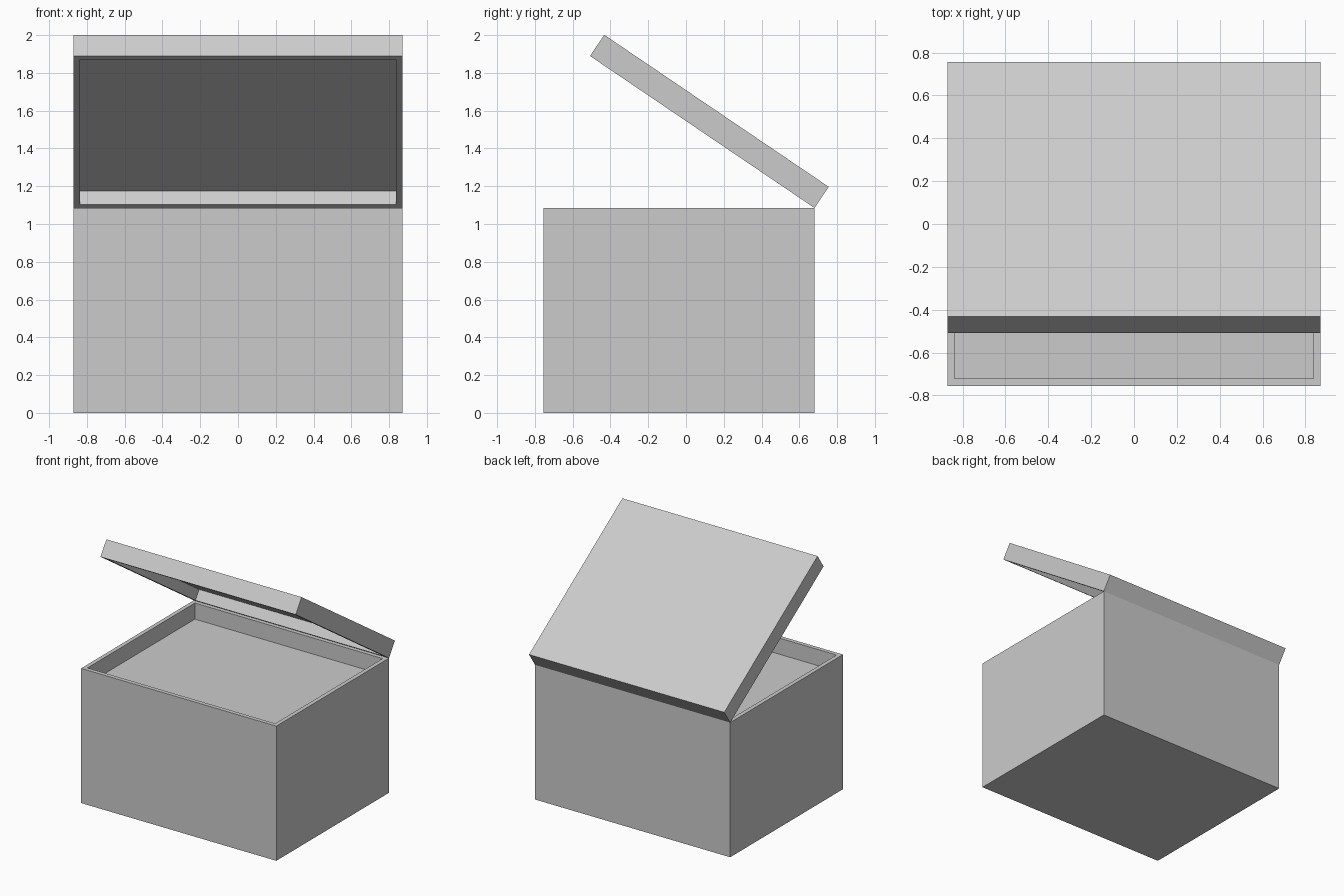
import bpy, bmesh
from math import radians, pi
from mathutils import Matrix, Vector

if "Cube" in bpy.data.objects:
    bpy.data.objects.remove(bpy.data.objects["Cube"])

W, D, RIM = 1.74, 1.435, 0.047     # shared width, depth and wall thickness
HINGE = Vector((0, 0.68, 1.085))   # back top edge of the box


def tray(name, height, recess, matrix):
    """Block below the local origin, its back edge at y = 0, hollowed from the top."""
    bm = bmesh.new()
    bmesh.ops.create_cube(bm, size=1)
    bmesh.ops.scale(bm, vec=(W, D, height), verts=bm.verts)
    bmesh.ops.translate(bm, vec=(0, -D / 2, -height / 2), verts=bm.verts)
    bm.normal_update()
    top = max(bm.faces, key=lambda f: f.normal.z)
    bmesh.ops.inset_individual(bm, faces=[top], thickness=RIM, depth=0)
    bmesh.ops.inset_individual(bm, faces=[top], thickness=0, depth=-recess)
    bm.normal_update()
    mesh = bpy.data.meshes.new(name)
    bm.to_mesh(mesh)
    bm.free()
    obj = bpy.data.objects.new(name, mesh)
    bpy.context.collection.objects.link(obj)
    obj.matrix_world = matrix
    return obj


# Box body with a shallow recess inside the rim
tray("box_body", HINGE.z, 0.13, Matrix.Translation(HINGE))

# Lid: same tray turned upside down and swung open on the hinge edge
tray("lid", 0.135, 0.085,
     Matrix.Translation(HINGE) @ Matrix.Rotation(radians(-34.1), 4, 'X') @ Matrix.Rotation(pi, 4, 'Y'))
